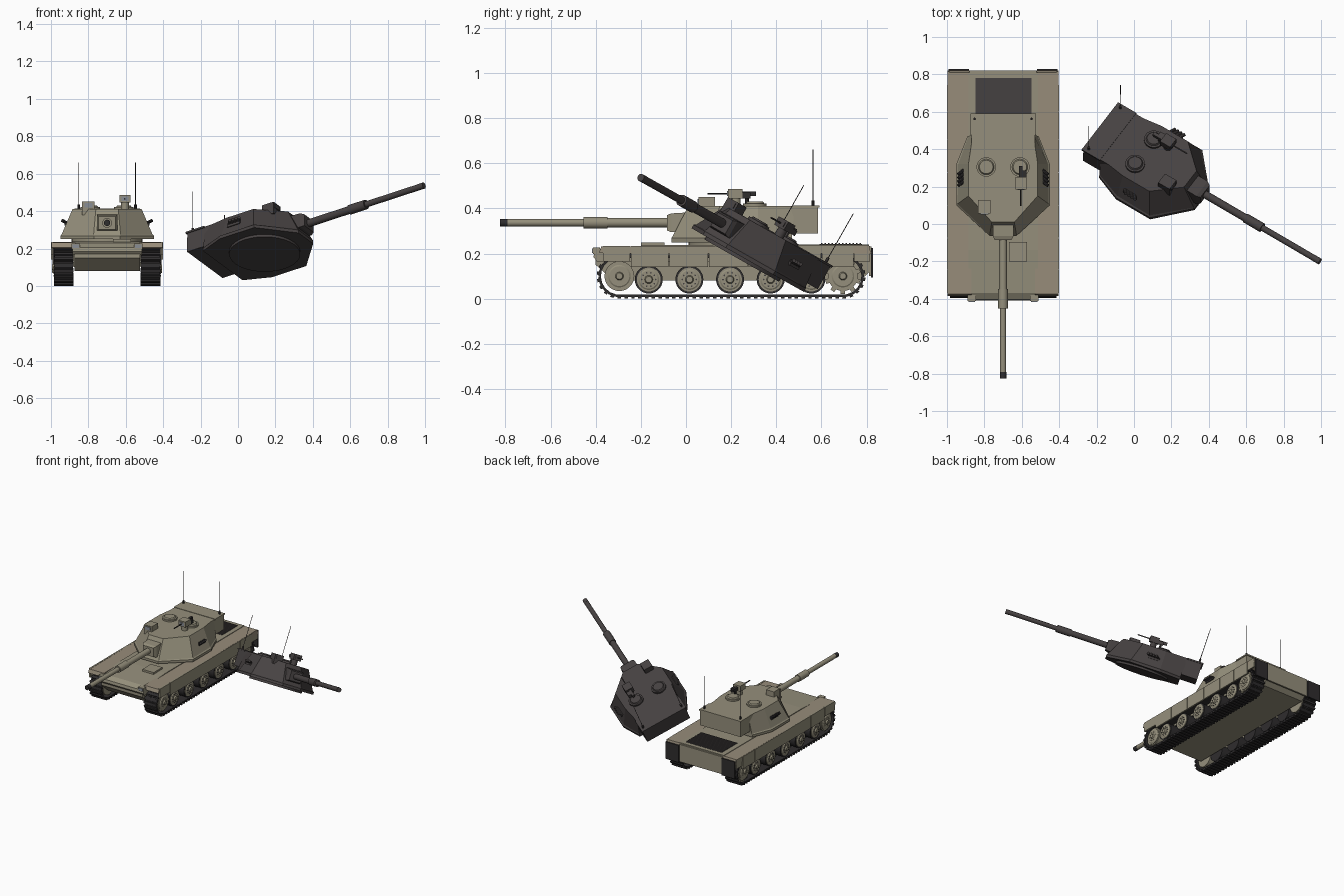
import bpy, bmesh, math
from mathutils import Matrix, Vector

if "Cube" in bpy.data.objects:
    bpy.data.objects.remove(bpy.data.objects["Cube"])


def material(name, r, g, b):
    m = bpy.data.materials.new(name)
    m.use_nodes = True
    m.diffuse_color = (r, g, b, 1)
    node = m.node_tree.nodes["Principled BSDF"]
    node.inputs["Base Color"].default_value = (r, g, b, 1)
    node.inputs["Roughness"].default_value = 0.9
    return m


TAN = material("olive tan", 0.30, 0.275, 0.20)
FENDER = material("dusty tan", 0.31, 0.265, 0.195)
BLACK = material("track black", 0.028, 0.026, 0.027)
GRILLE = material("grille grey", 0.06, 0.053, 0.053)
CHAR = material("burnt paint", 0.062, 0.054, 0.054)
GLASS = material("lamp glass", 0.25, 0.27, 0.30)
TANK = Matrix.Translation((-0.70, 0, 0))   # intact vehicle frame


def finish(name, bm, mat, frame=TANK, smooth=False):
    bmesh.ops.recalc_face_normals(bm, faces=bm.faces)
    bm.transform(frame)
    me = bpy.data.meshes.new(name)
    bm.to_mesh(me)
    bm.free()
    me.materials.append(mat)
    ob = bpy.data.objects.new(name, me)
    bpy.context.collection.objects.link(ob)
    if smooth:
        bpy.ops.object.select_all(action="DESELECT")
        ob.select_set(True)
        bpy.context.view_layer.objects.active = ob
        bpy.ops.object.shade_smooth_by_angle()
    return ob


def add_box(bm, x, y, z, turn=None):
    """Box from three (low, high) ranges, optionally turned by a matrix."""
    size = [r[1] - r[0] for r in (x, y, z)]
    mid = [(r[1] + r[0]) / 2 for r in (x, y, z)]
    m = Matrix.Translation(mid) @ Matrix.Diagonal((*size, 1))
    bmesh.ops.create_cube(bm, size=1, matrix=turn @ m if turn else m)


def box(name, x, y, z, mat, frame=TANK):
    bm = bmesh.new()
    add_box(bm, x, y, z)
    return finish(name, bm, mat, frame)


def add_rod(bm, a, b, r1, r2=None, sides=20):
    a, b = Vector(a), Vector(b)
    d = b - a
    m = Matrix.Translation((a + b) / 2) @ d.to_track_quat("Z", "Y").to_matrix().to_4x4()
    bmesh.ops.create_cone(bm, cap_ends=True, segments=sides, radius1=r1,
                          radius2=r1 if r2 is None else r2, depth=d.length, matrix=m)


def rod(name, a, b, r1, mat, frame=TANK, r2=None, sides=20):
    bm = bmesh.new()
    add_rod(bm, a, b, r1, r2, sides)
    return finish(name, bm, mat, frame, True)


def loft(name, rings, mat, frame=TANK):
    bm = bmesh.new()
    loops = [[bm.verts.new(p) for p in ring] for ring in rings]
    n = len(loops[0])
    for lo, hi in zip(loops, loops[1:]):
        for i in range(n):
            bm.faces.new((lo[i], lo[(i + 1) % n], hi[(i + 1) % n], hi[i]))
    bm.faces.new(loops[0])
    bm.faces.new(loops[-1])
    return finish(name, bm, mat, frame)


def plan(half, z):
    """Symmetric outline from its right half, at height z."""
    return [(x, y, z) for x, y in half] + [(-x, y, z) for x, y in reversed(half)]


def turret(tag, frame, paint, dark, glass):
    low = [(0.07, -0.065), (0.25, 0.10), (0.25, 0.32), (0.19, 0.47)]
    rim = [(0.072, -0.06), (0.243, 0.108), (0.24, 0.32), (0.185, 0.47)]
    roof = [(0.06, 0.01), (0.185, 0.15), (0.185, 0.32), (0.162, 0.48)]
    loft(tag + "turret_shell", [plan(low, 0.25), plan(low, 0.268), plan(rim, 0.275),
                                plan(roof, 0.41)], paint, frame)
    box(tag + "bustle", (-0.17, 0.17), (0.40, 0.585), (0.29, 0.41), paint, frame)
    box(tag + "bustle_lid", (-0.175, 0.175), (0.475, 0.592), (0.403, 0.413), paint, frame)
    rod(tag + "turret_ring", (0, 0.2, 0.235), (0, 0.2, 0.255), 0.19, paint, frame, sides=32)
    # Gun and mantlet
    def face(w, y, a, b):
        return [(-w, y, a), (w, y, a), (w, y, b), (-w, y, b)]
    loft(tag + "mantlet", [face(0.045, -0.085, 0.302, 0.37), face(0.055, -0.065, 0.295, 0.378),
                           face(0.055, 0.06, 0.295, 0.385)], paint, frame)
    for part, y1, y2, r in (("gun_sleeve", -0.08, -0.35, 0.021), ("bore_evacuator", -0.347, -0.453, 0.026),
                            ("barrel", -0.45, -0.80, 0.0165)):
        rod(tag + part, (0, y1, 0.337), (0, y2, 0.337), r, paint, frame)
    rod(tag + "muzzle", (0, -0.79, 0.337), (0, -0.825, 0.337), 0.017, dark, frame)
    # Hatches with a low cupola under each
    for side, x in (("right", -0.09), ("left", 0.09)):
        rod(tag + side + "_cupola", (x, 0.305, 0.405), (x, 0.305, 0.422), 0.052, paint, frame, sides=28)
        rod(tag + side + "_hatch", (x, 0.305, 0.42), (x, 0.305, 0.43), 0.043, paint, frame, 0.036, 28)
    # Sights
    box(tag + "gunner_sight", (-0.133, -0.067), (0.055, 0.128), (0.38, 0.45), paint, frame)
    box(tag + "gunner_lens", (-0.122, -0.078), (0.051, 0.056), (0.418, 0.442), glass, frame)
    rod(tag + "sight_post", (0.096, 0.22, 0.40), (0.096, 0.22, 0.45), 0.022, paint, frame)
    box(tag + "commander_sight", (0.066, 0.126), (0.185, 0.25), (0.445, 0.487), paint, frame)
    box(tag + "commander_lens", (0.077, 0.115), (0.181, 0.186), (0.454, 0.478), glass, frame)
    # Machine gun
    bm = bmesh.new()
    add_rod(bm, (0.094, 0.20, 0.465), (0.094, 0.095, 0.465), 0.004, sides=8)
    add_box(bm, (0.085, 0.103), (0.24, 0.31), (0.455, 0.476))
    add_box(bm, (0.103, 0.125), (0.25, 0.285), (0.445, 0.47))
    add_rod(bm, (0.094, 0.27, 0.41), (0.094, 0.27, 0.46), 0.008, sides=8)
    finish(tag + "machine_gun", bm, dark, frame)
    for side, s in (("right", -1), ("left", 1)):
        # Smoke launchers
        bm = bmesh.new()
        for i in range(4):
            y = 0.215 + 0.02 * i
            add_rod(bm, (s * 0.212, y + 0.012, 0.335), (s * 0.24, y - 0.01, 0.35), 0.009, sides=10)
        add_box(bm, sorted((s * 0.20, s * 0.228)), (0.21, 0.29), (0.322, 0.336))
        finish(tag + side + "_smoke_launcher", bm, dark, frame)
        # Whip antennas
        bm = bmesh.new()
        x = s * 0.152
        add_rod(bm, (x, 0.562, 0.41), (x, 0.562, 0.435), 0.007, sides=8)
        add_rod(bm, (x, 0.562, 0.43), (x, 0.562, 0.66), 0.0018, sides=6)
        finish(tag + side + "_antenna", bm, dark, frame)


# Hull: side profile stretched across the width
lower = [(-0.32, 0.08), (-0.40, 0.15), (-0.40, 0.20), (0.81, 0.20), (0.815, 0.12), (0.77, 0.08)]
upper = [(-0.395, 0.165), (-0.41, 0.185), (-0.405, 0.205), (-0.37, 0.225), (-0.14, 0.238), (0.81, 0.24), (0.815, 0.165)]
loft("lower_hull", [[(x, y, z) for y, z in lower] for x in (-0.175, 0.175)], TAN)
loft("upper_hull", [[(x, y, z) for y, z in upper] for x in (-0.186, 0.186)], TAN)
box("rear_plate", (-0.18, 0.18), (0.81, 0.822), (0.10, 0.232), TAN)
box("driver_hatch", (0.032, 0.128), (-0.20, -0.095), (0.23, 0.25), TAN)

# Engine deck grille with slats
bm = bmesh.new()
add_box(bm, (-0.148, 0.152), (0.592, 0.78), (0.236, 0.242))
for i in range(12):
    add_box(bm, (-0.148, 0.152), (0.597 + i * 0.0155, 0.605 + i * 0.0155), (0.242, 0.246))
finish("engine_grille", bm, GRILLE)

# Running gear
WHEEL_Z, TRACK_R, Y_FRONT, Y_REAR = 0.10, 0.088, -0.295, 0.695
RUN = Y_REAR - Y_FRONT
ARC = math.pi * TRACK_R


def track_frame(t, x):
    """Frame at distance t round the track loop, with local z outward."""
    t %= 2 * (RUN + ARC)
    if t < RUN:
        y, z, a = Y_FRONT + t, WHEEL_Z - TRACK_R, math.pi
    elif t < RUN + ARC:
        a = math.pi - (t - RUN) / TRACK_R
        y, z = Y_REAR + TRACK_R * math.sin(a), WHEEL_Z + TRACK_R * math.cos(a)
    elif t < 2 * RUN + ARC:
        y, z, a = Y_REAR - (t - RUN - ARC), WHEEL_Z + TRACK_R, 0
    else:
        a = -(t - 2 * RUN - ARC) / TRACK_R
        y, z = Y_FRONT + TRACK_R * math.sin(a), WHEEL_Z + TRACK_R * math.cos(a)
    return Matrix.Translation((x, y, z)) @ Matrix.Rotation(-a, 4, "X")


for side, s in (("right", -1), ("left", 1)):
    def span(a, b):
        return tuple(sorted((s * a, s * b)))

    bm = bmesh.new()
    count = 84
    pitch = 2 * (RUN + ARC) / count
    for i in range(count):
        m = track_frame(i * pitch, s * 0.232)
        add_box(bm, (-0.05, 0.05), (-pitch * 0.5, pitch * 0.5), (-0.007, 0.004), m)
        add_box(bm, (-0.053, 0.053), (-pitch * 0.25, pitch * 0.25), (-0.006, 0.012), m)
    finish(side + "_track", bm, BLACK)

    wheels = [(0.015 + 0.18 * k, 0.085, 0.062) for k in range(-1, 5)][:5]
    for k, (y, z, r) in enumerate(wheels + [(Y_FRONT, WHEEL_Z, 0.066), (Y_REAR, WHEEL_Z, 0.066)]):
        name = side + ("_road_wheel_%d" % k if k < 5 else ("_idler", "_sprocket")[k - 5])
        rod(name + "_tyre", (s * 0.185, y, z), (s * 0.276, y, z), r, BLACK if k < 5 else TAN, sides=28)
        bm = bmesh.new()
        add_rod(bm, (s * 0.19, y, z), (s * 0.28, y, z), r - 0.009, sides=28)
        add_rod(bm, (s * 0.28, y, z), (s * 0.284, y, z), r - 0.016, r - 0.022, 28)
        add_rod(bm, (s * 0.28, y, z), (s * 0.294, y, z), 0.02, 0.014, 16)
        finish(name + "_disc", bm, TAN, smooth=True)
        bm = bmesh.new()
        for j in range(10):
            a = j * math.tau / 10
            p = Vector((0, y + 0.031 * math.cos(a), z + 0.031 * math.sin(a)))
            add_rod(bm, p + Vector((s * 0.28, 0, 0)), p + Vector((s * 0.287, 0, 0)), 0.004, sides=6)
            if k == 6:
                m = Matrix.Translation((s * 0.26, y, z)) @ Matrix.Rotation(a, 4, "X")
                add_box(bm, (-0.01, 0.01), (-0.01, 0.01), (0.06, 0.08), m)
        finish(name + "_bolts", bm, GRILLE if k < 5 else TAN)

    # Fender and skirt panels
    shape = [(-0.385, 0.205), (-0.375, 0.232), (0.81, 0.236), (0.82, 0.20), (-0.35, 0.20)]
    loft(side + "_fender", [[(s * x, y, z) for y, z in shape] for x in (0.17, 0.296)], FENDER)
    edges = [-0.37, -0.245, -0.075, 0.10, 0.275, 0.45, 0.60, 0.745]
    for k, (a, b) in enumerate(zip(edges, edges[1:])):
        box(side + "_skirt_%d" % k, span(0.288, 0.30), (a + 0.002, b - 0.002),
            (0.165 if k == 0 else 0.14, 0.234), TAN)
    box(side + "_skirt_tail", span(0.286, 0.296), (0.745, 0.815), (0.165, 0.234), TAN)
    box(side + "_mud_flap", span(0.182, 0.292), (0.82, 0.829), (0.095, 0.225), BLACK)
    # Headlamp
    box(side + "_headlamp", span(0.145, 0.19), (-0.413, -0.38), (0.198, 0.226), TAN)
    box(side + "_headlamp_glass", span(0.15, 0.185), (-0.417, -0.412), (0.202, 0.222), GLASS)

turret("", TANK, TAN, BLACK, GLASS)

# Burnt-out turret thrown to the ground, leaning on its left rear edge
forward = Vector((0.83, -0.485, 0.272)).normalized()
left = Vector((0.54, 0.727, -0.414))
left = (left - forward * left.dot(forward)).normalized()
up = left.cross(-forward)
pose = Matrix((left, -forward, up)).transposed().to_4x4()
tail = Vector((0, 0.565, 0.41))
wreck = Matrix.Translation(Vector((-0.16, 0.51, 0.222)) - pose @ tail) @ pose
turret("wrecked_", wreck, CHAR, CHAR, CHAR)
